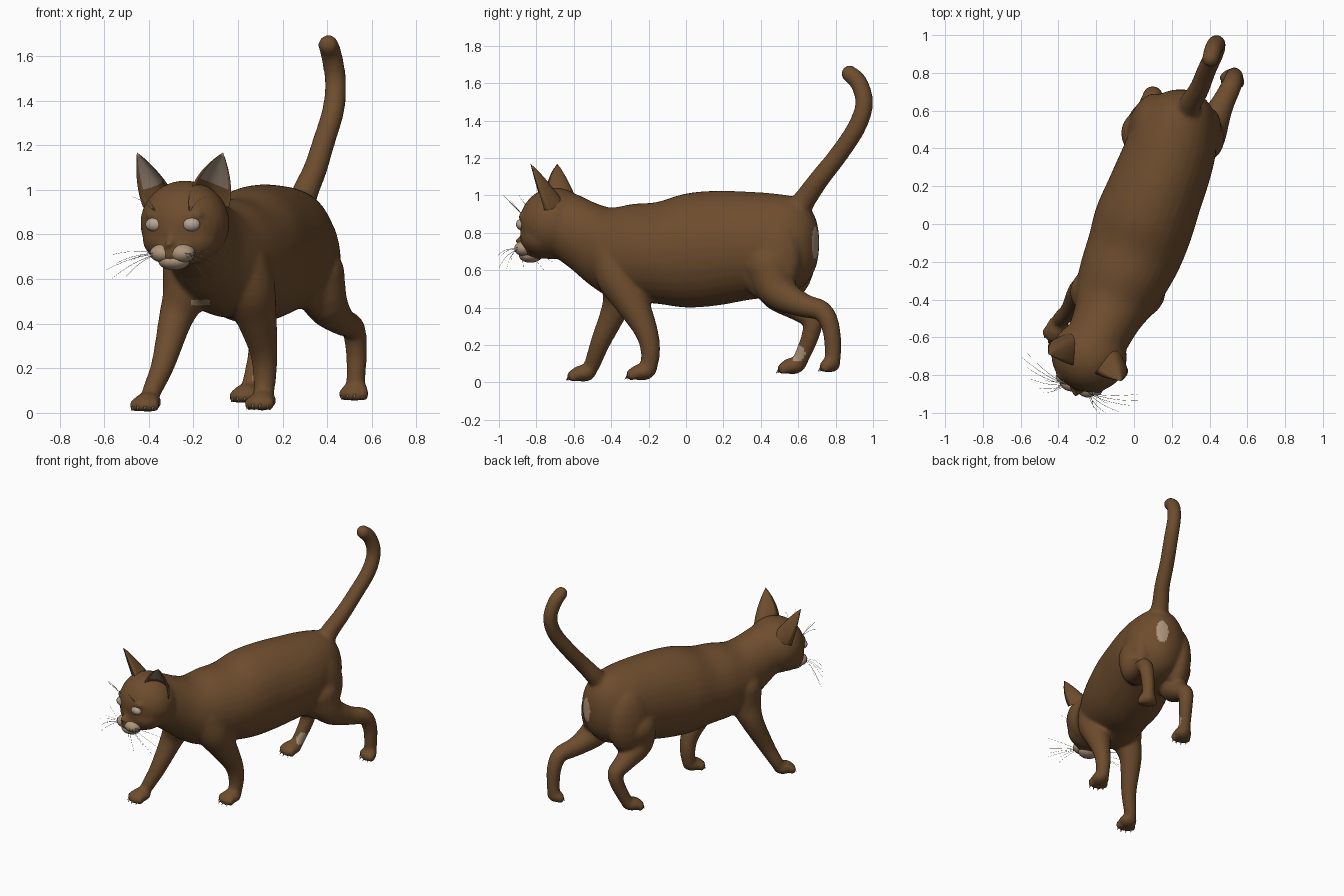
import bpy, bmesh, math
from mathutils import Vector, Matrix

if "Cube" in bpy.data.objects:
    bpy.data.objects.remove(bpy.data.objects["Cube"])

TURN = math.radians(-20.3)                 # the cat walks diagonally across the frame
ROT = Matrix.Rotation(TURN, 3, 'Z')
HEAD = Vector((-0.238, -0.70, 0.0))
SIDE, AXIS = ROT @ Vector((1, 0, 0)), ROT @ Vector((0, 1, 0))


def place(u, f, z, origin=HEAD):
    """Point from sideways / forward / height offsets."""
    return Vector((origin[0], origin[1], z)) + SIDE * u - AXIS * f


def material(name, rgb):
    m = bpy.data.materials.new(name)
    m.diffuse_color = (*rgb, 1)
    m.use_nodes = True
    m.node_tree.nodes["Principled BSDF"].inputs["Base Color"].default_value = m.diffuse_color
    return m


BROWN = material("brown fur", (0.155, 0.074, 0.027))
CREAM = material("cream fur", (0.42, 0.30, 0.20))
EYE = material("pale eye", (0.46, 0.37, 0.28))
EAR = material("inner ear", (0.32, 0.24, 0.18))
WHITE = material("whisker white", (0.62, 0.58, 0.52))


def finish(bm, name, *mats):
    bmesh.ops.recalc_face_normals(bm, faces=bm.faces[:])
    for f in bm.faces:
        f.smooth = True
    me = bpy.data.meshes.new(name)
    bm.to_mesh(me)
    bm.free()
    for m in mats:
        me.materials.append(m)
    ob = bpy.data.objects.new(name, me)
    bpy.context.collection.objects.link(ob)
    return ob


def loft(bm, rings):
    """Closed tube through rings of points."""
    rows = [[bm.verts.new(p) for p in ring] for ring in rings]
    n = len(rows[0])
    for a, b in zip(rows, rows[1:]):
        for i in range(n):
            bm.faces.new((a[i], a[(i + 1) % n], b[(i + 1) % n], b[i]))
    bm.faces.new(rows[0][::-1])
    bm.faces.new(rows[-1])


def angles(n):
    return [2 * math.pi * i / n for i in range(n)]


def ell(bm, c, r, seg=18):
    """Ellipsoid turned with the cat: side, length, height radii."""
    c = Vector(c)
    k = seg // 2 + 2
    lat = [math.pi * (.02 + .96 * i / k) for i in range(k + 1)]
    loft(bm, [[c + ROT @ Vector((r[0] * math.sin(t) * math.cos(a), r[1] * math.sin(t) * math.sin(a),
                                 -r[2] * math.cos(t))) for a in angles(seg)] for t in lat])


def spline(pts, n):
    """Catmull-Rom through tuples of any length."""
    p = [pts[0], *pts, pts[-1]]
    out = []
    for i in range(1, len(p) - 2):
        for k in range(n):
            t = k / n
            out.append([0.5 * (2 * b + (c - a) * t + (2 * a - 5 * b + 4 * c - d) * t * t
                               + (3 * b - a - 3 * c + d) * t ** 3)
                        for a, b, c, d in zip(p[i - 1], p[i], p[i + 1], p[i + 2])])
    return out + [list(pts[-1])]


def sweep(bm, pts, n=4):
    """Round limb along x, y, z, radius with a ball at each end."""
    path = spline(pts, n)
    mid = [Vector(p[:3]) for p in path]
    rings = []
    for i, p in enumerate(path):
        t = (mid[min(i + 1, len(mid) - 1)] - mid[max(i - 1, 0)]).normalized()
        a = (SIDE - t * SIDE.dot(t)).normalized()
        b = t.cross(a)
        rings.append([mid[i] + (a * math.cos(w) + b * math.sin(w)) * p[3] for w in angles(18)])
    loft(bm, rings)
    for p in (pts[0], pts[-1]):
        ell(bm, p[:3], (p[3],) * 3)


# torso and neck: rings of x, y, top, bottom, half width
bm = bmesh.new()
torso = [(.315, .70, .82, .68, .03), (.30, .67, .91, .58, .11), (.265, .60, .985, .50, .18),
         (.22, .47, 1.01, .46, .23), (.175, .33, 1.02, .44, .245), (.11, .16, 1.025, .41, .255),
         (.05, 0, 1.01, .40, .265), (0, -.15, .965, .42, .255), (-.055, -.28, .955, .43, .24),
         (-.105, -.40, .935, .455, .215), (-.145, -.50, .965, .515, .18),
         (-.19, -.60, 1.01, .60, .165), (-.22, -.68, 1.01, .66, .15)]
loft(bm, [[place(hw * math.cos(a), 0, (top + bot) / 2 + (top - bot) / 2 * math.sin(a), (x, y))
           for a in angles(32)] for x, y, top, bot, hw in spline(torso, 4)])

# skull, cheeks, bridge, jaw, nose, brows
ell(bm, place(0, 0, .85), (.202, .19, .192), 28)
ell(bm, place(0, .05, .78), (.18, .135, .12))
ell(bm, place(0, .145, .80), (.035, .05, .07))
ell(bm, place(0, .12, .715), (.09, .09, .06))
ell(bm, place(0, .203, .757), (.024, .024, .02))
for s in (-1, 1):
    ell(bm, place(s * .085, .145, .888), (.055, .03, .02))

# legs: x, y, z, radius
legs = [
    [(-.215, -.36, .66, .125), (-.235, -.36, .54, .105), (-.28, -.37, .42, .077),
     (-.335, -.455, .22, .054), (-.385, -.50, .10, .044), (-.40, -.52, .06, .04)],
    [(.02, -.39, .68, .12), (.05, -.36, .56, .118), (.08, -.295, .44, .095),
     (.115, -.215, .28, .064), (.12, -.19, .17, .053), (.115, -.20, .07, .045)],
    [(.35, .45, .62, .13), (.395, .49, .49, .10), (.46, .62, .415, .066), (.515, .73, .38, .055),
     (.53, .775, .29, .049), (.53, .785, .18, .044), (.525, .785, .10, .042)],
    [(.06, .48, .62, .13), (.055, .48, .49, .10), (.08, .60, .395, .068), (.10, .675, .335, .055),
     (.09, .665, .25, .048), (.065, .625, .15, .043), (.05, .60, .095, .042)],
]
for path in legs:
    sweep(bm, path)
ell(bm, (.35, .445, .67), (.10, .18, .24))
ell(bm, (.08, .535, .67), (.105, .165, .24))

# paws with toes; claws are collected separately
claws = bmesh.new()
paws = [(-.405, -.55, .048, .07), (.11, -.235, .055, .07), (.525, .775, .098, .045), (.04, .57, .088, .065)]
for x, y, z, ln in paws:
    ell(bm, (x, y, z), (.062, ln, .045))
    for u, back in ((-.048, .018), (-.017, 0), (.017, 0), (.048, .018)):
        f = ln - .012 - back
        ell(bm, place(u, f, z - .014, (x, y)), (.024, .03, .032), 10)
        a, b = (place(u, f + d, z - h, (x, y)) for d, h in ((.018, .014), (.034, .038)))
        loft(claws, [[p + (SIDE * math.cos(w) + Vector((0, 0, 1)) * math.sin(w)) * r for w in angles(6)]
                     for p, r in ((a, .008), (b, .0015))])
finish(claws, "claws", EAR)

# tail
sweep(bm, [(.275, .58, .90, .07), (.30, .64, .985, .060), (.345, .715, 1.09, .054), (.383, .81, 1.21, .051),
           (.428, .91, 1.36, .050), (.437, .953, 1.49, .048), (.42, .925, 1.60, .048),
           (.405, .875, 1.65, .046)], 5)

# fuse everything into one smooth skin
body = finish(bm, "cat_body", BROWN)
mod = body.modifiers.new("fuse", 'REMESH')
mod.mode = 'VOXEL'
mod.voxel_size = .012
mod.use_smooth_shade = True
mod = body.modifiers.new("soften", 'SMOOTH')
mod.factor = .5
mod.iterations = 9
dg = bpy.context.evaluated_depsgraph_get()
skin = bpy.data.meshes.new_from_object(body.evaluated_get(dg))
body.modifiers.clear()
body.data = skin
skin.materials.clear()
skin.materials.append(BROWN)
skin.materials.append(CREAM)

# pale patches: under the tail, inside one hind leg, on the chest
for p in skin.polygons:
    c, n = p.center, p.normal
    p.use_smooth = True
    rump = (c.y > .55 and n.dot(AXIS) > .3 and
            ((c - Vector((.315, .67, 0))).dot(SIDE) / .042) ** 2 + ((c.z - .745) / .085) ** 2 < 1)
    hock = (c - Vector((.115, .59, .155))).length < .047
    chest = n.y < 0 and c.y < -.3 and abs(c.x + .17) < .04 and abs(c.z - .495) < .012
    p.material_index = 1 if rump or hock or chest else 0

# muzzle pads and chin
bm = bmesh.new()
for s in (-1, 1):
    ell(bm, place(s * .046, .158, .716), (.060, .054, .042))
ell(bm, place(0, .140, .68), (.072, .062, .040))
finish(bm, "muzzle", CREAM)

# eyes
bm = bmesh.new()
for s in (-1, 1):
    ell(bm, place(s * .086, .156, .845), (.044, .031, .032))
finish(bm, "eyes", EYE)

# ears: brown back shell and pale hollow front meeting at the rim
for s, name in ((-1, "ear_right"), (1, "ear_left")):
    bm = bmesh.new()
    inner, outer = place(s * .05, .07, .99), place(s * .205, -.015, .92)
    tip, back = place(s * .206, .064, 1.168), ROT @ Vector((-.3 * s, .95, 0))
    R, C = 12, 12
    for bulge, front in ((.125, 0), (.095, 1)):
        grid = []
        for i in range(R + 1):
            h = i / R
            mid = ((inner + outer) / 2).lerp(tip, h)
            w = 1 - h ** 1.9
            grid.append([bm.verts.new(mid + (outer - inner) * (t / 2 * w) + back * (bulge * (1 - t * t) * (1 - h) ** .8))
                         for t in (2 * j / C - 1 for j in range(C + 1))])
        for i in range(R):
            for j in range(C):
                f = bm.faces.new((grid[i][j], grid[i][j + 1], grid[i + 1][j + 1], grid[i + 1][j]))
                f.material_index = 1 if front and i > 3 and 0 < j < C - 1 else 0
    bmesh.ops.remove_doubles(bm, verts=bm.verts[:], dist=.0005)
    finish(bm, name, BROWN, EAR)

# whiskers: cheek and brow hairs as thin curves
cu = bpy.data.curves.new("whiskers", 'CURVE')
cu.dimensions = '3D'
cu.bevel_depth = .0013
cu.bevel_resolution = 0
cu.materials.append(WHITE)
hairs = [((.06, .185, .715), e) for e in ((.33, .13, .64), (.29, .17, .60), (.25, .22, .67), (.19, .25, .61),
                                          (.16, .265, .68), (.31, .10, .71))]
hairs += [((.08, .16, .90), e) for e in ((.12, .25, 1.0), (.18, .20, .97), (.10, .22, .98))]
for s in (-1, 1):
    for a, b in hairs:
        sp = cu.splines.new('POLY')
        sp.points.add(5)
        for k, pt in enumerate(sp.points):
            t = k / 5
            u, f, z = (p + (q - p) * t for p, q in zip(a, b))
            bow = .012 * math.sin(math.pi * t)
            pt.co = (*place(s * u, f + bow, z + bow), 1)
            pt.radius = 1 - .6 * t
bpy.context.collection.objects.link(bpy.data.objects.new("whiskers", cu))
